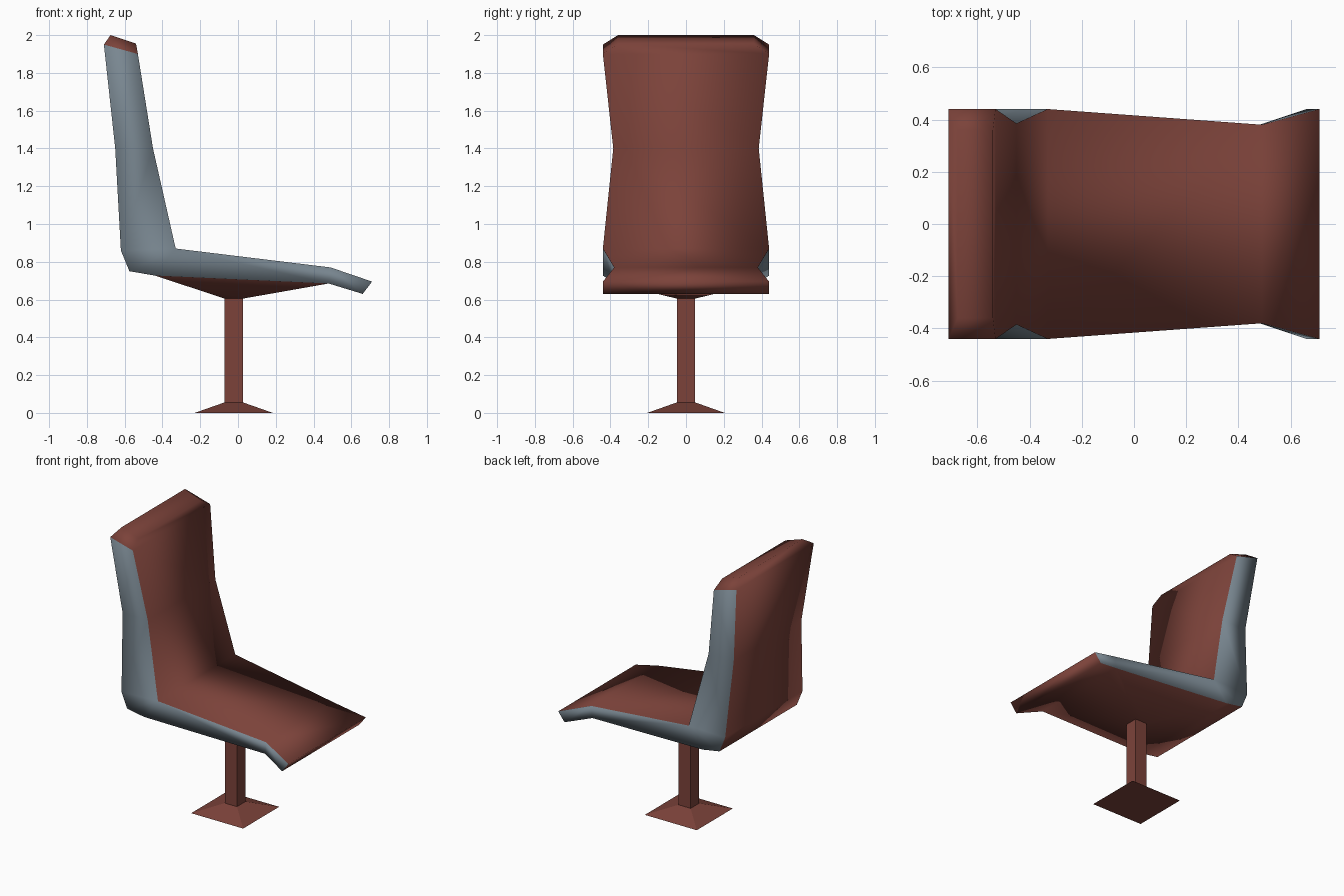
import bpy, bmesh

if "Cube" in bpy.data.objects:
    bpy.data.objects.remove(bpy.data.objects["Cube"])


def material(name, rgb):
    m = bpy.data.materials.new(name)
    m.diffuse_color = (*rgb, 1)
    m.use_nodes = True
    m.node_tree.nodes["Principled BSDF"].inputs["Base Color"].default_value = m.diffuse_color
    return m


brown = material("red brown upholstery", (0.20, 0.055, 0.042))
grey = material("blue grey trim", (0.19, 0.24, 0.28))


def finish(bm, name, smooth=False):
    bmesh.ops.dissolve_degenerate(bm, dist=1e-5, edges=bm.edges)
    bmesh.ops.recalc_face_normals(bm, faces=bm.faces)
    for f in bm.faces:
        f.smooth = smooth
    me = bpy.data.meshes.new(name)
    bm.to_mesh(me)
    bm.free()
    me.materials.append(brown)
    me.materials.append(grey)
    ob = bpy.data.objects.new(name, me)
    bpy.context.collection.objects.link(ob)
    return ob


def ring(bm, x, hx, hy, z):
    return [bm.verts.new((x + a * hx, b * hy, z))
            for a, b in ((-1, -1), (1, -1), (1, 1), (-1, 1))]


def bridge(bm, a, b):
    for i in range(4):
        j = (i + 1) % 4
        bm.faces.new((a[i], a[j], b[j], b[i]))


# Seat shell: (inner x, inner z, outer x, outer z, half width) from headrest to front lip
sections = [
    (-0.54, 1.955, -0.675, 2.00, 0.36),
    (-0.53, 1.90, -0.71, 1.95, 0.44),
    (-0.45, 1.40, -0.65, 1.40, 0.385),
    (-0.33, 0.87, -0.62, 0.86, 0.44),
    (-0.33, 0.87, -0.575, 0.75, 0.44),
    (-0.33, 0.87, -0.44, 0.727, 0.44),
    (0.49, 0.77, 0.48, 0.685, 0.38),
    (0.71, 0.695, 0.66, 0.63, 0.44),
]
bm = bmesh.new()
loops, last = [], None
for ix, iz, ox, oz, w in sections:
    # the inner corner is shared by several sections
    if last and last[0] == (ix, iz):
        inner = last[1]
    else:
        inner = [bm.verts.new((ix, s * w, iz)) for s in (-1, 1)]
        last = ((ix, iz), inner)
    outer = [bm.verts.new((ox, s * w, oz)) for s in (-1, 1)]
    loops.append((inner, outer))

for k, ((i0, o0), (i1, o1)) in enumerate(zip(loops, loops[1:])):
    if i0 is not i1:
        bm.faces.new((i0[0], i0[1], i1[1], i1[0]))
    if k != 5:
        bm.faces.new((o0[0], o0[1], o1[1], o1[0]))
    for s in (0, 1):
        side = [i0[s], o0[s], o1[s]] + ([i1[s]] if i0 is not i1 else [])
        f = bm.faces.new(side)
        f.material_index = 0 if k == 0 else 1
for i, o in (loops[0], loops[-1]):
    bm.faces.new((i[0], i[1], o[1], o[0]))

# Tapered underside running down to the post
rear, front = loops[5][1], loops[6][1]
neck = ring(bm, -0.0225, 0.048, 0.048, 0.605)
bridge(bm, [rear[0], front[0], front[1], rear[1]], neck)
bm.faces.new(neck)
finish(bm, "seat_shell", smooth=True)


# Square post and flared foot
def frustum(name, low, high):
    bm = bmesh.new()
    a, b = ring(bm, -0.0225, *low), ring(bm, -0.0225, *high)
    bridge(bm, a, b)
    bm.faces.new(a)
    bm.faces.new(b)
    finish(bm, name)


frustum("post", (0.048, 0.048, 0.05), (0.048, 0.048, 0.607))
frustum("foot", (0.207, 0.205, 0.0), (0.05, 0.05, 0.055))
